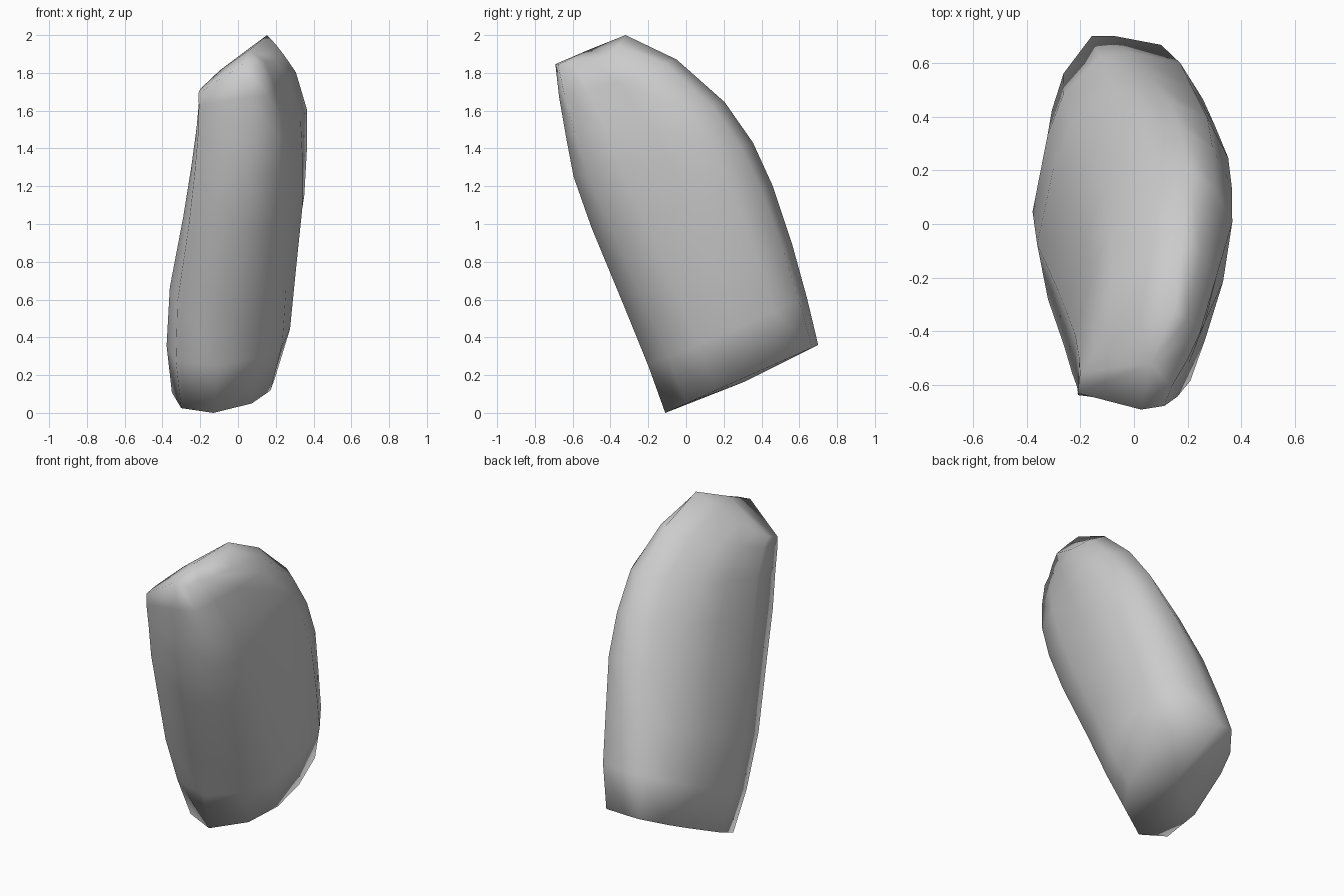
import bpy, bmesh

if "Cube" in bpy.data.objects:
    bpy.data.objects.remove(bpy.data.objects["Cube"])

# Cross-section at the base and at the tip: (across x 0..1, front to back 0..1)
BASE = [(.40, 0), (.09, .07), (0, .3), (.08, .66), (.16, .83), (.35, 1),
        (.51, 1), (.82, .96), (.95, .8), (1, .55), (.95, .33), (.77, .14)]
TIP = [(.52, 0), (0, .02), (.02, .25), (.13, .47), (.26, .7), (.52, .85),
       (.8, 1), (.9, .9), (1, .75), (.9, .48), (.77, .22), (.71, .03)]

# Slices up the stone: front y, z, back y, z, left x, right x, sideways droop
SLICES = [
    (-.11, .00, .70, .36, -.35, .20, 0),
    (-.20, .25, .64, .61, -.38, .285, 0),
    (-.33, .57, .56, .90, -.365, .325, 0),
    (-.50, .98, .46, 1.20, -.295, .37, 0),
    (-.595, 1.25, .355, 1.43, -.255, .378, 0),
    (-.635, 1.46, .205, 1.645, -.228, .375, 0),
    (-.675, 1.68, -.05, 1.875, -.214, .31, .10),
    (-.70, 1.87, -.32, 2.00, -.21, .245, .30),
]


def slice_points(index):
    fy, fz, by, bz, left, right, droop = SLICES[index]
    t = index / (len(SLICES) - 1)
    points = []
    for (s0, u0), (s1, u1) in zip(BASE, TIP):
        s, u = s0 + (s1 - s0) * t, u0 + (u1 - u0) * t
        sag = droop * abs(s - .6 - .2 * u)
        points.append((left + (right - left) * s,
                       fy + (by - fy) * u + .35 * sag * (1 - u),
                       fz + (bz - fz) * u - sag))
    return points


# Leaning stone: loft the slices, then close both ends with a fan
bm = bmesh.new()
rings = [[bm.verts.new(p) for p in slice_points(i)] for i in range(len(SLICES))]
n = len(BASE)
for low, high in zip(rings, rings[1:]):
    for i in range(n):
        j = (i + 1) % n
        bm.faces.new((low[i], low[j], high[j], high[i]))
for ring, centre in ((rings[0], (-.07, .31, .165)), (rings[-1], (.06, -.52, 1.92))):
    hub = bm.verts.new(centre)
    for i in range(n):
        bm.faces.new((ring[i], ring[(i + 1) % n], hub))
bmesh.ops.recalc_face_normals(bm, faces=bm.faces)
for face in bm.faces:
    face.smooth = True

mesh = bpy.data.meshes.new("leaning_stone")
bm.to_mesh(mesh)
bm.free()
stone = bpy.data.objects.new("leaning_stone", mesh)
bpy.context.collection.objects.link(stone)
